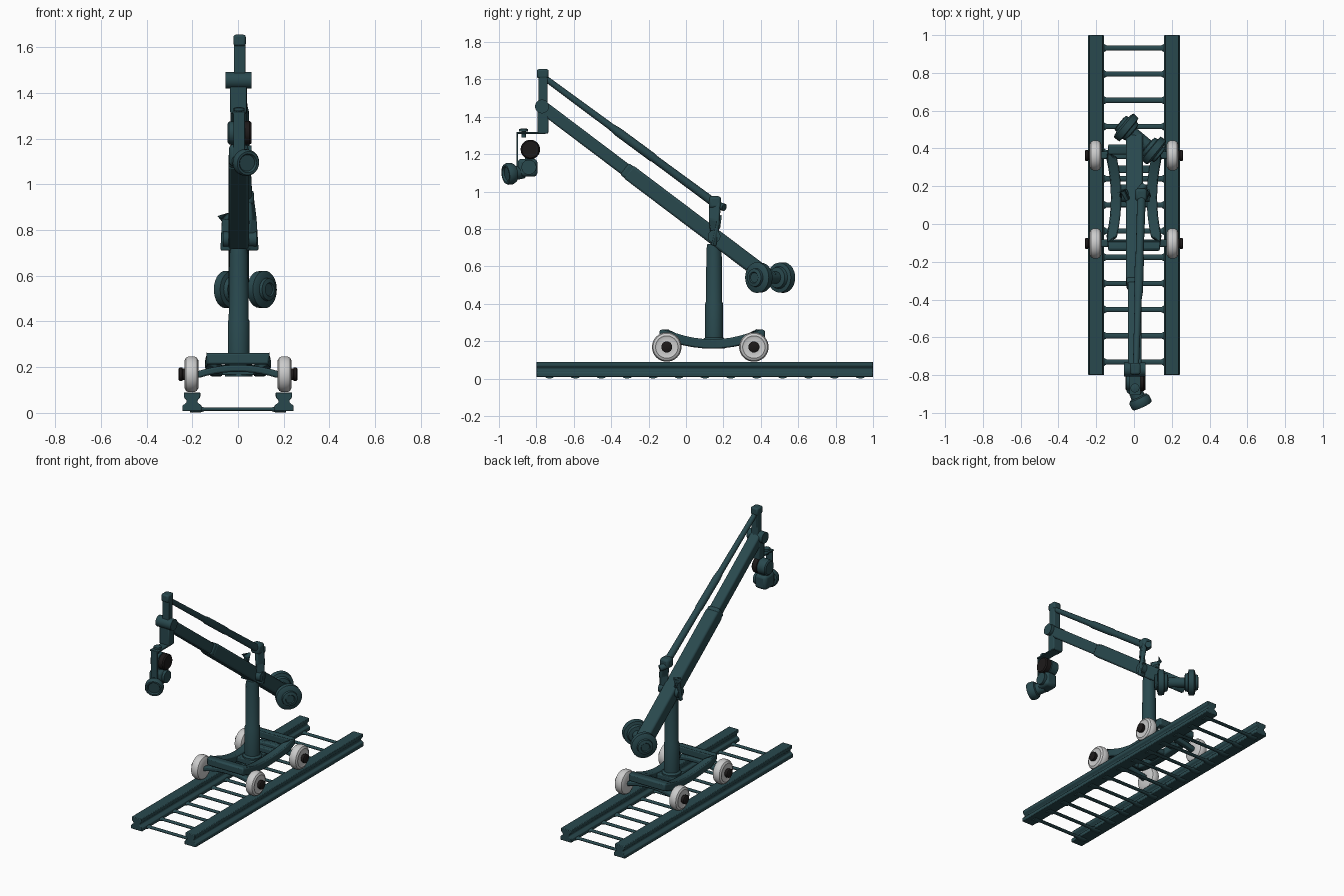
import bpy, bmesh, math
from mathutils import Vector

cube = bpy.data.objects.get("Cube")
if cube:
    bpy.data.objects.remove(cube, do_unlink=True)


def material(name, rgb, rough=0.6):
    m = bpy.data.materials.new(name)
    m.use_nodes = True
    m.diffuse_color = (*rgb, 1)
    bsdf = m.node_tree.nodes["Principled BSDF"]
    bsdf.inputs["Base Color"].default_value = (*rgb, 1)
    bsdf.inputs["Roughness"].default_value = rough
    return m


TEAL = material("dark teal paint", (0.022, 0.066, 0.076))
GREY = material("light grey rubber", (0.6, 0.6, 0.6))
BLACK = material("black plastic", (0.012, 0.01, 0.01))


def finish(name, bm, mat, bevel=0):
    bmesh.ops.recalc_face_normals(bm, faces=bm.faces)
    me = bpy.data.meshes.new(name)
    bm.to_mesh(me)
    bm.free()
    me.materials.append(mat)
    ob = bpy.data.objects.new(name, me)
    bpy.context.collection.objects.link(ob)
    bpy.ops.object.select_all(action='DESELECT')
    bpy.context.view_layer.objects.active = ob
    ob.select_set(True)
    if bevel:
        mod = ob.modifiers.new("Bevel", 'BEVEL')
        mod.width, mod.segments = bevel, 2
    bpy.ops.object.shade_smooth_by_angle(angle=math.radians(35))
    return ob


def loft(rings, closed=False):
    """Skin a list of equal-length vertex rings."""
    bm = bmesh.new()
    vs = [[bm.verts.new(p) for p in r] for r in rings]
    n, m = len(vs[0]), len(vs)
    for i in range(m if closed else m - 1):
        a, b = vs[i], vs[(i + 1) % m]
        for j in range(n):
            bm.faces.new((a[j], a[(j + 1) % n], b[(j + 1) % n], b[j]))
    if not closed:
        bm.faces.new(vs[0])
        bm.faces.new(vs[-1])
    return bm


def lathe(name, centre, axis, profile, mat=TEAL, sides=28):
    """Turn (distance along axis, radius) pairs about an axis."""
    c, d = Vector(centre), Vector(axis).normalized()
    u = d.orthogonal().normalized()
    v = d.cross(u)
    angles = [math.tau * k / sides for k in range(sides)]
    rings = [[c + d * h + (u * math.cos(a) + v * math.sin(a)) * r for a in angles]
             for h, r in profile]
    return finish(name, loft(rings), mat)


def rod(name, a, b, r, mat=TEAL, r2=None):
    d = Vector(b) - Vector(a)
    return lathe(name, a, d, [(0, r), (d.length, r if r2 is None else r2)], mat, 20)


def box(name, lo, hi, mat=TEAL, bevel=0.006):
    bm = bmesh.new()
    bmesh.ops.create_cube(bm, size=1)
    for v in bm.verts:
        v.co = [lo[i] + (v.co[i] + 0.5) * (hi[i] - lo[i]) for i in range(3)]
    return finish(name, bm, mat, bevel)


def sweep(name, path, w, h, closed=False, bevel=0.008):
    """Rectangular beam along a path; width lies in the horizontal plane."""
    pts = [Vector(p) for p in path]
    n, rings = len(pts), []
    for i, p in enumerate(pts):
        a = pts[i - 1] if closed or i else p
        b = pts[(i + 1) % n] if closed or i < n - 1 else p
        t = (b - a).normalized()
        side = t.cross(Vector((0, 0, 1))).normalized()
        up = side.cross(t)
        rings.append([p + side * sx * w / 2 + up * sz * h / 2
                      for sx, sz in ((-1, -1), (1, -1), (1, 1), (-1, 1))])
    return finish(name, loft(rings, closed), TEAL, bevel)


# Track: two rails with a foot, web and head, joined by rungs
half = [(0.042, 0.008), (0.042, 0.032), (0.024, 0.045), (0.024, 0.055), (0.036, 0.068), (0.036, 0.09)]
section = half + [(-x, z) for x, z in reversed(half)]
for side, label in ((1, "left"), (-1, "right")):
    rings = [[(side * 0.201 + x, y, z) for x, z in section] for y in (-0.8, 1.0)]
    finish(label + "_rail", loft(rings), TEAL, 0.004)
rung = [(-0.21, 0.028), (-0.165, 0.026), (-0.145, 0.014), (0.145, 0.014), (0.165, 0.026), (0.21, 0.028)]
for i in range(13):
    ob = lathe("rung_%d" % (i + 1), (0, 0, 0), (1, 0, 0), rung, sides=12)
    ob.scale.z = 0.55
    ob.location = (0, -0.73 + i * 0.1385, 0.0155)

# Wheels with hubs and curved axle beams
tyre = [(-0.032, 0.03), (-0.031, 0.06), (-0.024, 0.073), (-0.012, 0.079), (0.012, 0.079),
        (0.024, 0.073), (0.031, 0.06), (0.027, 0.052), (0.03, 0.03)]
hub = [(0, 0.026), (0.038, 0.026), (0.04, 0.03), (0.052, 0.03), (0.056, 0.024)]
for y, end in ((-0.103, "front"), (0.363, "rear")):
    for side, label in ((1, "left"), (-1, "right")):
        c = (side * 0.204, y, 0.169)
        lathe("%s_%s_wheel" % (end, label), c, (side, 0, 0), tyre, GREY)
        lathe("%s_%s_hub" % (end, label), c, (side, 0, 0), hub, BLACK, 12)
    arch = [(x / 100, y, 0.195 - 0.9 * (x / 100) ** 2) for x in range(-18, 19, 4)]
    sweep(end + "_axle", arch, 0.04, 0.03)

# Chassis: waisted loop that dips in the middle
left_side = []
for i in range(11):
    t = -1 + i / 5
    left_side.append((0.095 + 0.035 * t * t, 0.14 + 0.255 * t, 0.185 + 0.052 * t * t))
right_side = [(-x, y, z) for x, y, z in reversed(left_side)]
sweep("chassis_frame", left_side + right_side, 0.055, 0.05, closed=True)
box("column_cross_beam", (-0.1, 0.09, 0.165), (0.1, 0.21, 0.2))
box("rear_cross_beam", (-0.11, 0.27, 0.175), (0.11, 0.31, 0.21))

# Column and the offset upper post beside the boom
lathe("column", (0.003, 0.15, 0.16), (0, 0, 1),
      [(0, 0.06), (0.05, 0.06), (0.06, 0.048), (0.24, 0.048), (0.25, 0.044), (0.53, 0.041), (0.56, 0.036)])
for x, label, top in ((0.06, "left", 0.96), (-0.047, "right", 0.8)):
    sweep(label + "_post", [(x, 0.15, 0.71), (x, 0.152, 0.85), (x * 0.8, 0.155, top)], 0.06, 0.028)
rod("boom_pivot", (-0.066, 0.15, 0.76), (0.082, 0.15, 0.76), 0.034)
box("post_head", (0.005, 0.122, 0.91), (0.07, 0.188, 0.975), bevel=0.015)
rod("post_knob", (0.02, 0.16, 0.93), (0.055, 0.205, 0.915), 0.02)


# Boom: thick lower section, slim upper section
def on_boom(y, x=0.003):
    return (x, y, 0.76 - 0.755 * (y - 0.15))


sweep("lower_boom", [on_boom(0.46), on_boom(-0.31)], 0.09, 0.085, bevel=0.012)
sweep("boom_collar", [on_boom(-0.28), on_boom(-0.33)], 0.086, 0.078, bevel=0.012)
sweep("upper_boom", [on_boom(-0.3), on_boom(-0.765)], 0.072, 0.068, bevel=0.01)

# Levelling rod above the boom
start, stop = Vector((0.04, 0.15, 0.94)), Vector((0.01, -0.765, 1.615))
d = stop - start
lathe("levelling_rod", start, d, [(k * d.length, r) for k, r in (
    (0, 0.023), (0.35, 0.021), (0.36, 0.024), (0.56, 0.024), (0.6, 0.019), (1, 0.016))], sides=16)

# Boom head
box("head_post", (-0.018, -0.788, 1.33), (0.032, -0.74, 1.65))
box("head_cap", (-0.02, -0.797, 1.605), (0.034, -0.735, 1.655), bevel=0.01)
rod("head_pivot", (-0.054, -0.77, 1.455), (0.06, -0.77, 1.455), 0.037)
box("head_lower_post", (-0.034, -0.793, 1.31), (0.038, -0.736, 1.43))

# Hanging bracket
box("bracket_arm", (-0.025, -0.905, 1.308), (0.035, -0.75, 1.318), bevel=0.002)
box("bracket_hanger", (-0.02, -0.906, 1.1), (0.03, -0.897, 1.318), bevel=0.002)
lathe("bracket_knob", (0.005, -0.868, 1.29), (0, 0, 1),
      [(0, 0.012), (0.03, 0.012), (0.031, 0.024), (0.044, 0.024), (0.048, 0.008)], sides=14)

# Camera: body, reels and lens
box("camera_body", (-0.04, -0.9, 1.08), (0.045, -0.795, 1.175), bevel=0.018)
rod("camera_dial", (0.04, -0.84, 1.13), (0.06, -0.84, 1.13), 0.04)
box("reel_mount", (-0.02, -0.86, 1.16), (0.02, -0.81, 1.25))
lathe("reel_case", (-0.045, -0.832, 1.225), (1, 0, 0), [(0, 0.042), (0.006, 0.05), (0.06, 0.052), (0.062, 0.046)])
lathe("film_reel", (0.017, -0.832, 1.225), (1, 0, 0),
      [(0, 0.046), (0.004, 0.052), (0.034, 0.052), (0.042, 0.045), (0.042, 0.02)], BLACK)
aim = Vector((0.42, -0.9, -0.12))
lathe("lens", (0.0, -0.87, 1.105), aim,
      [(0, 0.035), (0.05, 0.038), (0.055, 0.05), (0.07, 0.058), (0.095, 0.058), (0.105, 0.052),
       (0.105, 0.042), (0.095, 0.036)])

# Counterweights on a skewed axle
axle = Vector((0.75, -0.62, 0))
middle = Vector((0.032, 0.45, 0.54))
disc = [(-0.045, 0.03), (-0.04, 0.055), (-0.022, 0.06), (-0.018, 0.08), (0.016, 0.082), (0.022, 0.072),
        (0.026, 0.05), (0.04, 0.048), (0.044, 0.03), (0.038, 0.026)]
for side, label in ((1, "left"), (-1, "right")):
    lathe(label + "_counterweight", middle + axle.normalized() * side * 0.095, axle * side, disc)
rod("counterweight_axle", middle - axle * 0.1, middle + axle * 0.1, 0.032)
